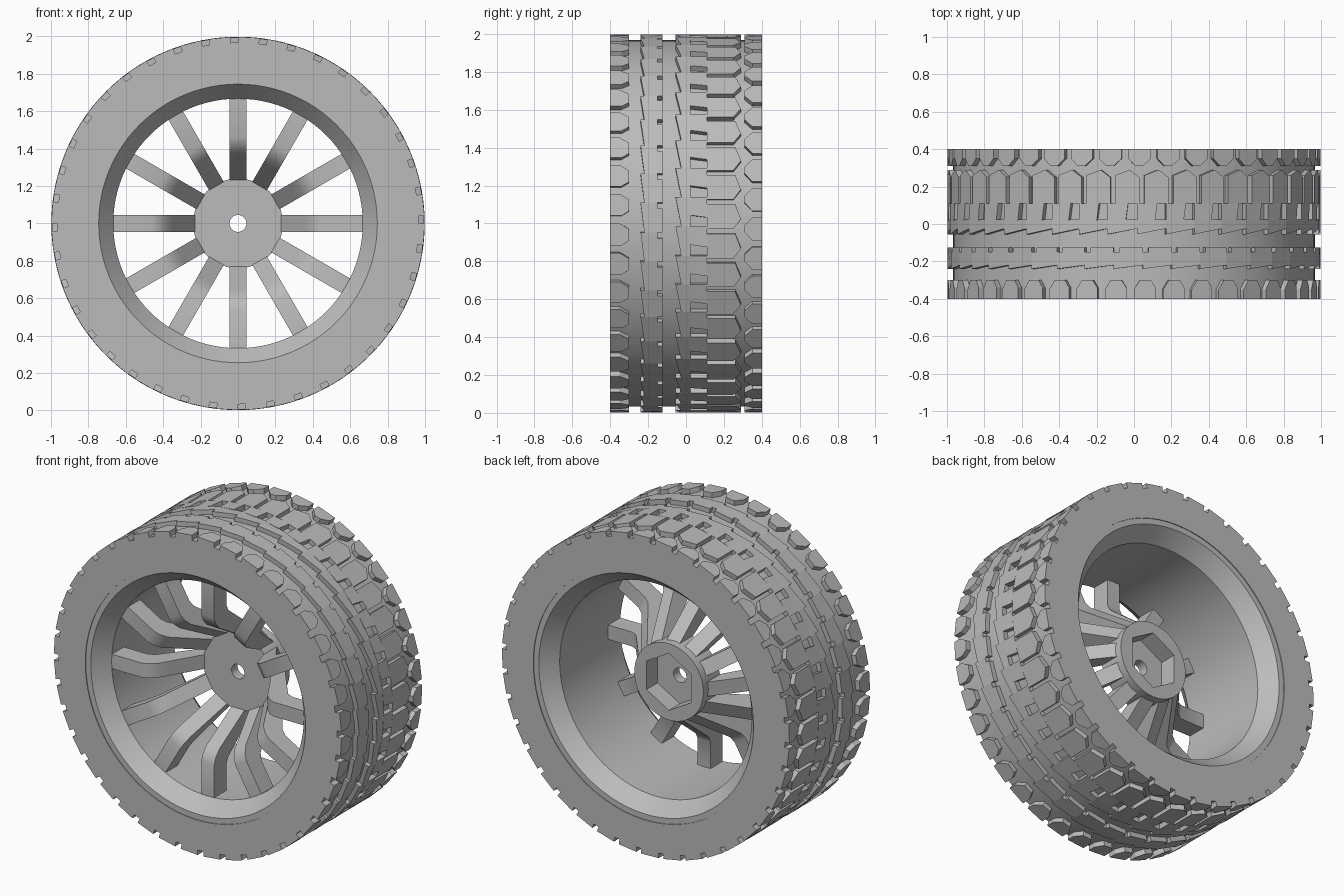
import bpy, bmesh
from math import sin, cos, tan, tau, pi, radians

if "Cube" in bpy.data.objects:
    bpy.data.objects.remove(bpy.data.objects["Cube"])

grey = bpy.data.materials.new("plain_grey")
grey.use_nodes = True
grey.diffuse_color = (0.5, 0.5, 0.5, 1)
grey.node_tree.nodes["Principled BSDF"].inputs["Base Color"].default_value = (0.5, 0.5, 0.5, 1)


def polar(r, a, y):
    return (r * sin(a), y, 1 + r * cos(a))


def finish(name, bm, smooth=True):
    bmesh.ops.recalc_face_normals(bm, faces=bm.faces)
    mesh = bpy.data.meshes.new(name)
    bm.to_mesh(mesh)
    bm.free()
    ob = bpy.data.objects.new(name, mesh)
    bpy.context.collection.objects.link(ob)
    mesh.materials.append(grey)
    if smooth:
        bpy.ops.object.select_all(action='DESELECT')
        ob.select_set(True)
        bpy.context.view_layer.objects.active = ob
        bpy.ops.object.shade_smooth_by_angle(angle=radians(30))
    return ob


def lathe(name, profile, steps):
    """Closed (radius, y) profile turned about the axle; a radius may be a function of angle."""
    bm = bmesh.new()
    rings = []
    for i in range(steps):
        a = tau * i / steps
        rings.append([bm.verts.new(polar(r(a) if callable(r) else r, a, y)) for r, y in profile])
    n = len(profile)
    for i in range(steps):
        p, q = rings[i], rings[(i + 1) % steps]
        for j in range(n):
            k = (j + 1) % n
            bm.faces.new((p[j], p[k], q[k], q[j]))
    return finish(name, bm)


def prism(bm, bottom, top):
    lo = [bm.verts.new(c) for c in bottom]
    hi = [bm.verts.new(c) for c in top]
    bm.faces.new(lo)
    bm.faces.new(hi)
    for j in range(len(lo)):
        k = (j + 1) % len(lo)
        bm.faces.new((lo[j], lo[k], hi[k], hi[j]))


COUNT = 40


def tread(name, outline, shift=0.0):
    """Raised block, outline in (fraction of pitch, y), repeated round the tyre."""
    bm = bmesh.new()
    for i in range(COUNT):
        ring = [((i + t + shift) * tau / COUNT, y) for t, y in outline]
        prism(bm, [polar(0.95, a, y) for a, y in ring], [polar(0.998, a, y) for a, y in ring])
    return finish(name, bm, False)


# Tyre carcass
lathe("tyre_body", [(0.78, -0.4), (0.967, -0.4), (0.967, 0.4), (0.78, 0.4)], 120)

# Tread rows from front to back
tread("front_shoulder_blocks", [(0, -0.4), (0.74, -0.4), (0.74, -0.34), (0.58, -0.3),
                                (0.2, -0.3), (0, -0.35)])
tread("front_rib", [(0, -0.24), (1, -0.22), (1, -0.125), (0.2, -0.125), (0.2, -0.15), (0, -0.15)], 0.3)
tread("centre_rib", [(0, -0.055), (1, -0.025), (1, 0.025), (0, 0.025)], 0.1)
tread("centre_blocks", [(0, 0.02), (0.62, 0.02), (0.7, 0.11), (0, 0.11)], 0.1)
tread("rear_blocks", [(0, 0.11), (0.84, 0.11), (0.84, 0.25), (0.5, 0.29), (0, 0.26)], 0.35)
tread("rear_shoulder_blocks", [(0, 0.4), (0.78, 0.4), (0.78, 0.35), (0.5, 0.31),
                               (0.25, 0.31), (0, 0.35)], 0.8)

# Rim barrel with flared lips
lathe("rim", [(0.79, -0.395), (0.745, -0.395), (0.667, -0.3),
              (0.667, 0.3), (0.745, 0.395), (0.79, 0.395)], 96)


# Hub with axle hole and hexagonal socket at the back
def hexagon(a):
    d = (a + pi / 3) % (pi / 3) - pi / 6
    return 0.155 / cos(d)


lathe("hub", [(0.045, 0), (0.24, 0), (0.24, 0.17), (hexagon, 0.17), (hexagon, 0.06), (0.045, 0.06)], 48)

# Twelve cranked spokes
SIDE = [(0.68, -0.3), (0.46, -0.3), (0.42, -0.285), (0.38, -0.25), (0.35, -0.2), (0.225, 0.01),
        (0.225, 0.14), (0.42, -0.11), (0.46, -0.16), (0.5, -0.18), (0.68, -0.18)]
bm = bmesh.new()
for i in range(12):
    a = tau * i / 12
    faces = [[(r * sin(a) + w * cos(a), y, 1 + r * cos(a) - w * sin(a)) for r, y in SIDE]
             for w in (-0.045, 0.045)]
    prism(bm, *faces)
finish("spokes", bm)
